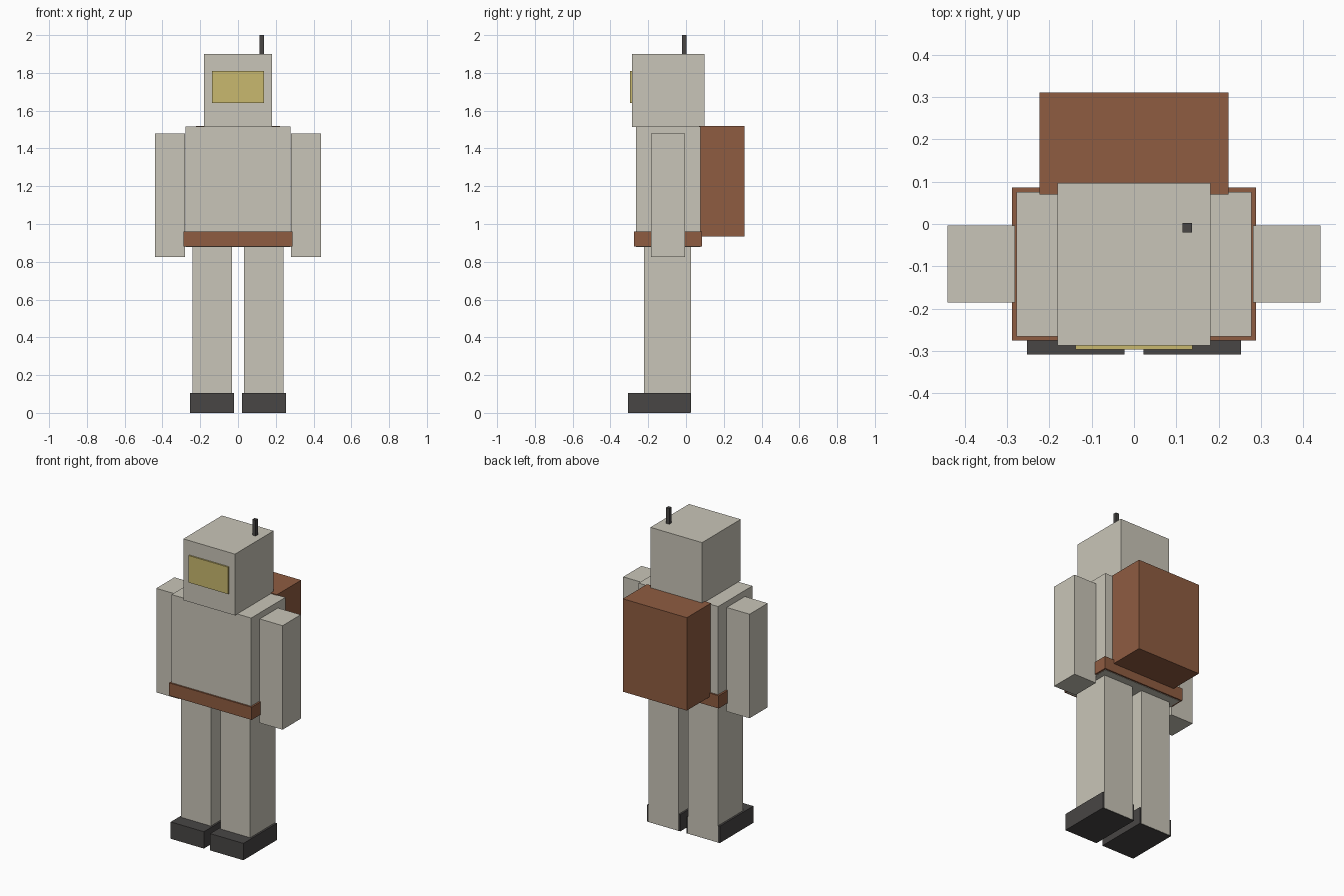
import bpy

cube = bpy.data.objects.get("Cube")
if cube:
    bpy.data.objects.remove(cube, do_unlink=True)


def material(name, rgb):
    mat = bpy.data.materials.new(name)
    mat.use_nodes = True
    colour = (*rgb, 1.0)
    mat.diffuse_color = colour
    mat.node_tree.nodes["Principled BSDF"].inputs["Base Color"].default_value = colour
    return mat


def box(name, mat, x, y, z):
    """Flat-sided block spanning the given ranges on each axis."""
    spans = (x, y, z)
    bpy.ops.mesh.primitive_cube_add(size=1, location=[(a + b) / 2 for a, b in spans])
    obj = bpy.context.object
    obj.name = obj.data.name = name
    size = [b - a for a, b in spans]
    for v in obj.data.vertices:
        v.co = [c * s for c, s in zip(v.co, size)]
    obj.data.materials.append(mat)
    return obj


def pair(name, mat, x, y, z):
    """Mirrored blocks; the left one is on +x."""
    box("left_" + name, mat, x, y, z)
    box("right_" + name, mat, (-x[1], -x[0]), y, z)


fabric = material("pale suit grey", (0.584, 0.558, 0.479))
leather = material("brown leather", (0.275, 0.107, 0.053))
gold = material("gold visor", (0.578, 0.479, 0.156))
rubber = material("dark rubber", (0.065, 0.061, 0.059))

# Body
box("torso", fabric, (-0.277, 0.277), (-0.265, 0.076), (0.878, 1.515))
box("belt", leather, (-0.288, 0.288), (-0.275, 0.086), (0.88, 0.96))
box("backpack", leather, (-0.223, 0.223), (0.07, 0.31), (0.935, 1.52))

# Limbs
pair("arm", fabric, (0.281, 0.44), (-0.185, -0.004), (0.825, 1.48))
pair("leg", fabric, (0.033, 0.241), (-0.223, 0.027), (0.002, 0.89))
pair("boot", rubber, (0.022, 0.253), (-0.308, 0.025), (0.0, 0.106))

# Head
box("helmet", fabric, (-0.18, 0.18), (-0.287, 0.097), (1.514, 1.9))
box("visor", gold, (-0.138, 0.138), (-0.296, -0.287), (1.64, 1.81))
box("antenna", rubber, (0.115, 0.137), (-0.02, 0.002), (1.89, 2.0))
